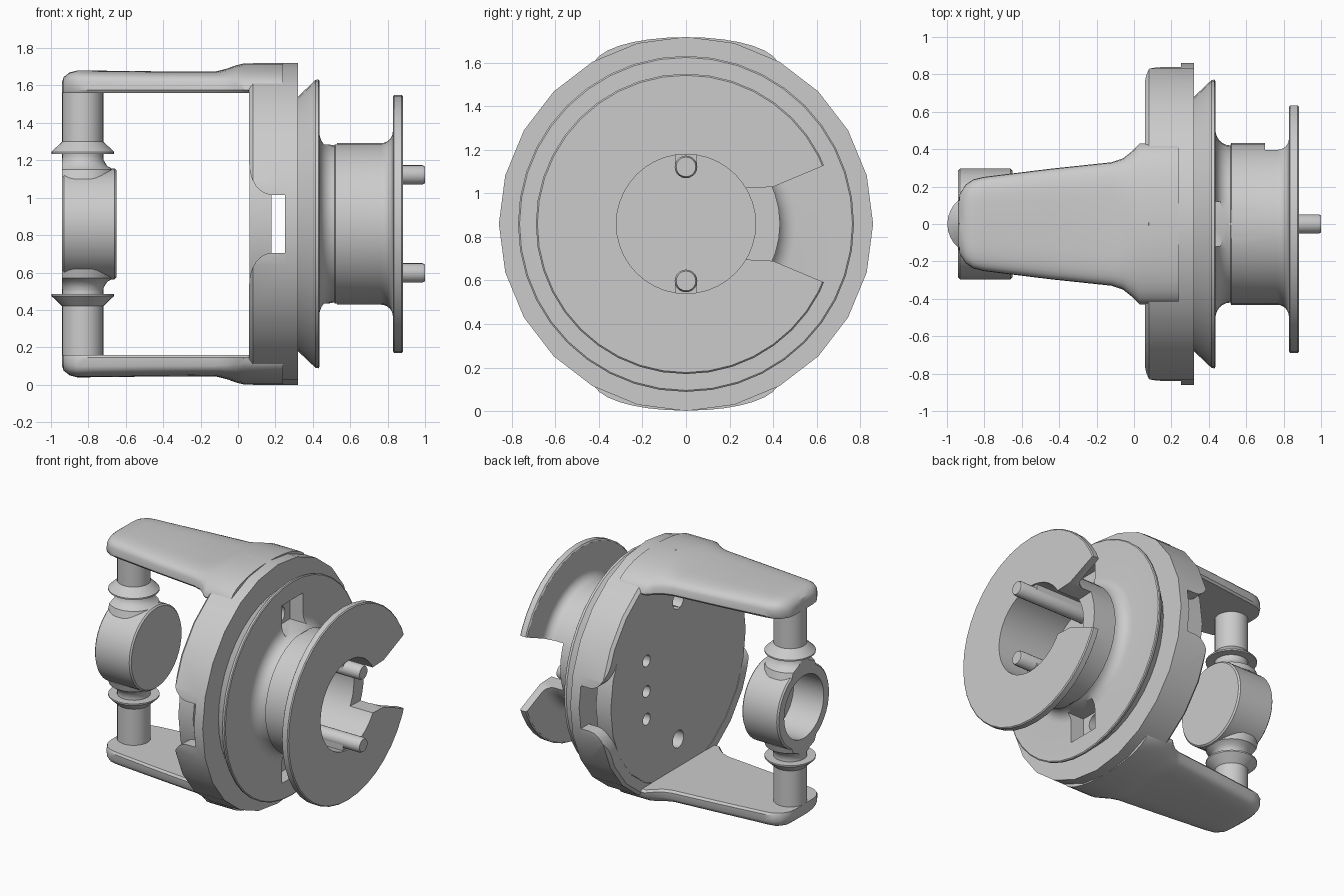
import bpy, bmesh, math
from mathutils import Vector

C = 0.86        # height of the main axis
POST_X = -0.83  # position of the vertical posts

old = bpy.data.objects.get("Cube")
if old:
    bpy.data.objects.remove(old, do_unlink=True)

grey = bpy.data.materials.new("plain_grey")
grey.use_nodes = True
grey.diffuse_color = (0.6, 0.6, 0.6, 1)
grey.node_tree.nodes["Principled BSDF"].inputs["Base Color"].default_value = (0.6, 0.6, 0.6, 1)


def finish(name, bm):
    bmesh.ops.remove_doubles(bm, verts=bm.verts, dist=1e-5)
    bmesh.ops.recalc_face_normals(bm, faces=bm.faces)
    me = bpy.data.meshes.new(name)
    bm.to_mesh(me)
    bm.free()
    me.materials.append(grey)
    ob = bpy.data.objects.new(name, me)
    bpy.context.collection.objects.link(ob)
    return ob


def loft(name, sections, cap=True, loop=True):
    """Skin a list of cross-sections that have equal point counts."""
    bm = bmesh.new()
    rows = [[bm.verts.new(p) for p in s] for s in sections]
    n = len(rows[0])
    for a, b in zip(rows, rows[1:]):
        for i in range(n):
            j = (i + 1) % n
            bm.faces.new((a[i], a[j], b[j], b[i]))
    if cap:
        bm.faces.new(rows[0])
        bm.faces.new(rows[-1])
    return finish(name, bm)


def lathe(name, profile, n, axis="X", origin=(0, 0, C)):
    """Turn (along, radius) points round an axis; ends meet or lie on it."""
    o = Vector(origin)
    sections = []
    for a, r in profile:
        row = []
        for i in range(n):
            t = math.tau * i / n
            c, s = r * math.cos(t), r * math.sin(t)
            row.append(o + Vector((a, s, c) if axis == "X" else (c, s, a)))
        sections.append(row)
    return loft(name, sections, cap=False)


def rod(name, lo, hi, r, n=24, y=0, z=0):
    return lathe(name, [(lo, 0), (lo, r), (hi, r), (hi, 0)], n, origin=(0, y, C + z))


def prism(name, pts, lo, hi, along="X"):
    """Extrude an outline: (y, z) along X or (x, z) along Y."""
    def place(p, d):
        return (d, p[0], C + p[1]) if along == "X" else (p[0], d, C + p[1])
    return loft(name, [[place(p, d) for p in pts] for d in (lo, hi)])


def box(name, x, y, z):
    return prism(name, [(y[0], z[0]), (y[1], z[0]), (y[1], z[1]), (y[0], z[1])], x[0], x[1])


def boolean(ob, tool, op="DIFFERENCE"):
    m = ob.modifiers.new("cut", "BOOLEAN")
    m.operation, m.solver, m.object = op, "EXACT", tool
    bpy.context.view_layer.objects.active = ob
    bpy.ops.object.modifier_apply(modifier=m.name)
    bpy.data.objects.remove(tool, do_unlink=True)


def arc(cx, cr, rx, rr, a0, a1, n=6):
    ts = [math.radians(a0 + (a1 - a0) * i / n) for i in range(n + 1)]
    return [(cx + rx * math.cos(t), cr + rr * math.sin(t)) for t in ts]


# Outer ring with a rounded window on each side
ring = lathe("outer_ring", [(0.06, 0.77), (0.06, 0.84), (0.08, 0.86), (0.26, 0.86),
                            (0.26, 0.77), (0.06, 0.77)], 24)
corner = arc(0.18, 0.32, 0.12, 0.165, 270, 180)
half = [(0.25, 0.155)] + corner + [(0.0, 0.32)]
boolean(ring, prism("window_cutter", half + [(x, -z) for x, z in reversed(half)], -1, 1, "Y"))

# Front disc closing the ring
disc = lathe("front_disc", [(0.25, 0), (0.25, 0.86), (0.32, 0.86), (0.32, 0)], 24)

# Back plate, flat at top and bottom, with holes
plate = lathe("back_plate", [(0.062, 0), (0.062, 0.768), (0.18, 0.768), (0.18, 0)], 24)
boolean(plate, box("flat_cutter", (0, 0.3), (-1, 1), (-0.702, 0.702)), "INTERSECT")
for z in (0.2, -0.02, -0.22):
    boolean(plate, rod("small_hole", 0, 0.3, 0.042, 16, 0.36, z))

# Spool: conical rim, filleted hub, end flange and bore
profile = [(0.3, 0), (0.3, 0.66), (0.32, 0.68), (0.415, 0.77), (0.43, 0.772), (0.435, 0.765)]
profile += arc(0.515, 0.505, 0.08, 0.085, 180, 270)
profile += [(0.52, 0.432)]
profile += arc(0.765, 0.495, 0.063, 0.063, 270, 360)
profile += [(0.828, 0.68), (0.835, 0.69), (0.875, 0.69), (0.882, 0.683),
            (0.882, 0.32), (0.43, 0.32), (0.43, 0)]
spool = lathe("spool", profile, 40)
wedge = [(0.2, 0.16), (0.4, 0.17), (0.9, 0.38)]
boolean(spool, prism("notch_cutter", wedge + [(y, -z) for y, z in reversed(wedge)], 0.70, 1))

for s, side in ((1, "upper"), (-1, "lower")):
    # Pocket behind the flange with a bolt hole through to the back
    zs = sorted((s * 0.425, s * 0.64))
    boolean(spool, box("pocket_cutter", (0.33, 0.53), (-0.12, 0.12), zs))
    for ob in (spool, disc, plate):
        boolean(ob, rod("bolt_hole", 0, 0.4, 0.062, 20, 0, s * 0.5))

    # Drive pin and its web against the bore wall
    lathe(side + "_pin", [(0.42, 0), (0.42, 0.052), (0.985, 0.052), (1.0, 0.045), (1.0, 0)],
          20, origin=(0, 0, C + s * 0.262))
    box(side + "_pin_web", (0.42, 0.87), (-0.05, 0.05), sorted((s * 0.265, s * 0.33)))

    # Arm: x, half width, height, squareness of the section
    stations = [(-0.94, 0.11, 0.06, 3), (-0.932, 0.16, 0.085, 3), (-0.90, 0.21, 0.11, 4),
                (-0.86, 0.238, 0.12, 4), (-0.80, 0.252, 0.12, 4), (-0.45, 0.295, 0.116, 4),
                (-0.12, 0.33, 0.115, 4), (-0.06, 0.35, 0.13, 3.2), (-0.01, 0.39, 0.148, 2.5),
                (0.03, 0.43, 0.158, 2.1), (0.24, 0.43, 0.158, 2.1)]
    sections = []
    for x, w, h, p in stations:
        row = [(x, -w * 0.96, C + s * 0.70), (x, w * 0.96, C + s * 0.70)]
        for i in range(17):
            t = math.pi * i / 16
            k, v = math.cos(t), abs(math.sin(t))
            y = w * math.copysign(abs(k) ** (2 / p), k)
            row.append((x, y, C + s * (0.715 + (h - 0.015) * v ** (2 / p))))
        sections.append(row)
    loft(side + "_arm", sections)

    # Post with conical collar and neck
    lathe(side + "_post", [(s * a, r) for a, r in
                           ((0.25, 0), (0.25, 0.11), (0.375, 0.11), (0.375, 0.168),
                            (0.385, 0.168), (0.44, 0.11), (0.72, 0.11), (0.72, 0))],
          28, "Z", (POST_X, 0, C))
    neck = lathe(side + "_neck_flare", [(s * a, r) for a, r in
                                        ((0.24, 0), (0.24, 0.18), (0.29, 0.165), (0.31, 0.13),
                                         (0.34, 0.112), (0.36, 0.11), (0.36, 0))],
                 28, "Z", (POST_X, 0, C))
    boolean(neck, box("neck_clip", (-0.94, -0.655), (-1, 1), (-1, 1)), "INTERSECT")

# Cup between the posts, open towards the outside
cup = lathe("cup", [(-0.70, 0), (-0.70, 0.225), (-0.94, 0.225), (-0.94, 0.285),
                    (-0.93, 0.296), (-0.66, 0.296), (-0.65, 0.286), (-0.65, 0)], 40)
for ob in bpy.data.objects:
    # Keep post ends out of the cup's bore
    if ob.name.endswith("neck_flare"):
        boolean(ob, rod("bore_clear", -1.1, -0.705, 0.226, 40))

# Smooth shading with sharp edges kept
for ob in bpy.context.view_layer.objects:
    ob.select_set(ob.type == "MESH" and grey.name in ob.data.materials)
bpy.context.view_layer.objects.active = cup
bpy.ops.object.shade_smooth_by_angle(angle=math.radians(32))
